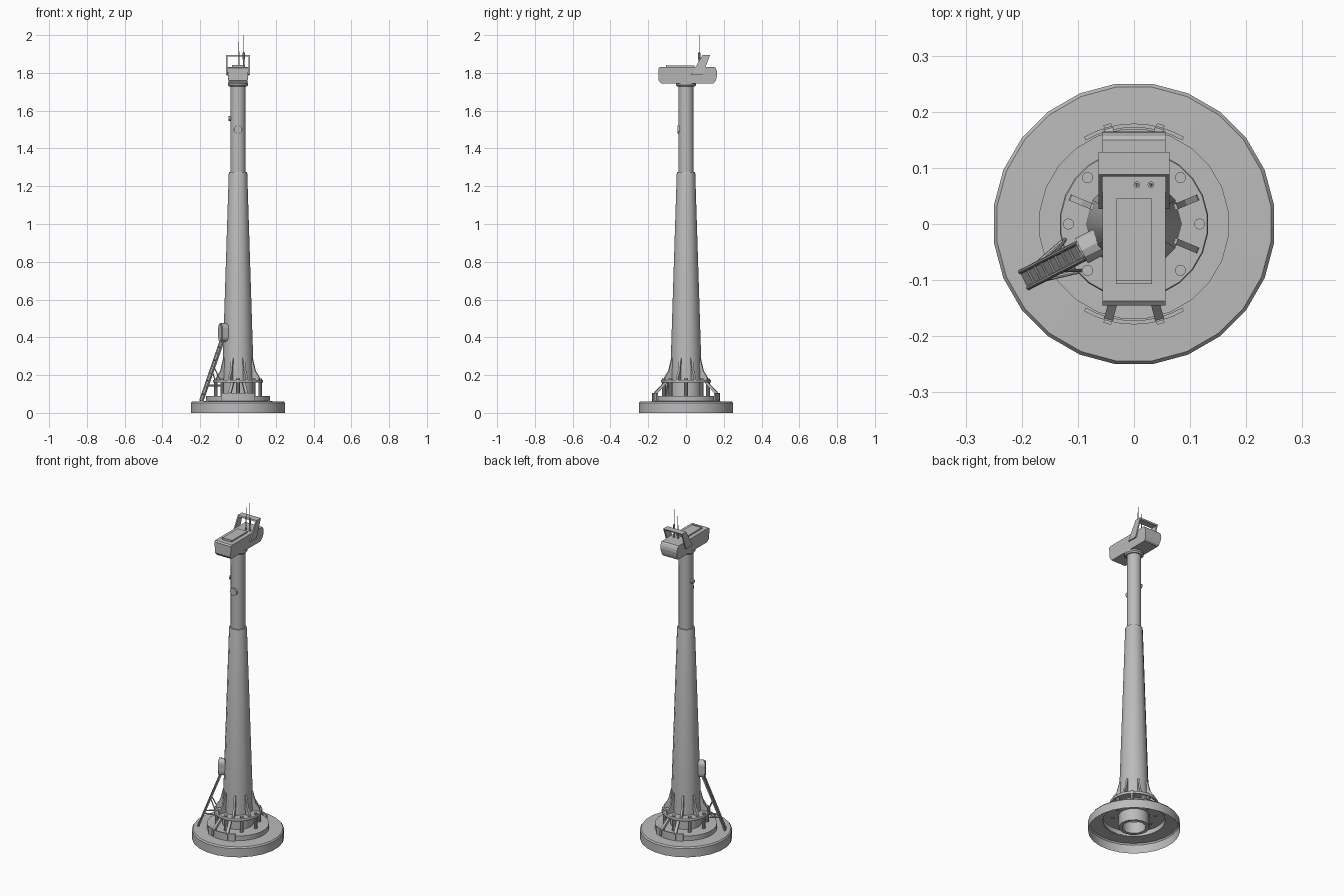
import bpy, bmesh, math
from mathutils import Vector, Matrix

if "Cube" in bpy.data.objects:
    bpy.data.objects.remove(bpy.data.objects["Cube"])

grey = bpy.data.materials.new("plain grey")
grey.diffuse_color = (0.5, 0.5, 0.5, 1)
grey.use_nodes = True
grey.node_tree.nodes["Principled BSDF"].inputs["Base Color"].default_value = grey.diffuse_color


def finish(name, bm, smooth=False):
    bmesh.ops.recalc_face_normals(bm, faces=bm.faces)
    me = bpy.data.meshes.new(name)
    bm.to_mesh(me)
    bm.free()
    ob = bpy.data.objects.new(name, me)
    bpy.context.collection.objects.link(ob)
    me.materials.append(grey)
    if smooth:
        bpy.ops.object.select_all(action='DESELECT')
        ob.select_set(True)
        bpy.context.view_layer.objects.active = ob
        bpy.ops.object.shade_smooth_by_angle(angle=math.radians(35))
    return ob


def lathe(name, profile, n, start=0.0, sweep=360, smooth=True):
    """Revolve (radius, z) points about z; partial sweeps are left open."""
    bm = bmesh.new()
    full = sweep == 360
    rings = []
    for i in range(n if full else n + 1):
        a = math.radians(start + sweep * i / n)
        rings.append([bm.verts.new((r * math.cos(a), r * math.sin(a), z)) for r, z in profile])
    for i in range(n):
        p, q = rings[i], rings[(i + 1) % len(rings)]
        for j in range(len(profile) - 1):
            bm.faces.new((p[j], q[j], q[j + 1], p[j + 1]))
    if not full:
        bm.faces.new(rings[0])
        bm.faces.new(rings[-1])
    bmesh.ops.remove_doubles(bm, verts=bm.verts, dist=1e-5)
    return finish(name, bm, smooth)


def rod(name, a, b, r, n=8, r2=None):
    a, b = Vector(a), Vector(b)
    d = b - a
    bm = bmesh.new()
    m = Matrix.Translation((a + b) / 2) @ d.to_track_quat('Z', 'Y').to_matrix().to_4x4()
    bmesh.ops.create_cone(bm, cap_ends=True, segments=n, radius1=r,
                          radius2=r if r2 is None else r2, depth=d.length, matrix=m)
    return finish(name, bm, True)


def prism(name, pts, half, to_world=Matrix(), bevel=0):
    """Extrude a local XZ outline across local y from -half to half."""
    bm = bmesh.new()
    f = bm.faces.new([bm.verts.new((x, -half, z)) for x, z in pts])
    g = bmesh.ops.extrude_face_region(bm, geom=[f])
    bmesh.ops.translate(bm, verts=[v for v in g['geom'] if isinstance(v, bmesh.types.BMVert)],
                        vec=(0, 2 * half, 0))
    if bevel:
        bmesh.ops.bevel(bm, geom=bm.edges[:], offset=bevel, segments=1, affect='EDGES')
    bm.transform(to_world)
    return finish(name, bm)


def box(name, x0, x1, y0, y1, z0, z1, m=Matrix(), bevel=0):
    return prism(name, [(x0, z0), (x1, z0), (x1, z1), (x0, z1)], (y1 - y0) / 2,
                 m @ Matrix.Translation((0, (y0 + y1) / 2, 0)), bevel)


def turn(deg):
    return Matrix.Rotation(math.radians(deg), 4, 'Z')


# hollow foundation skirt with a raised step
lathe("foundation", [(0.252, 0), (0.252, 0.052), (0.246, 0.06), (0.17, 0.062),
                     (0.17, 0.09), (0.085, 0.09)], 24, 7.5)

# tower, open underneath
lathe("lower_tower", [(0.065, 0.09), (0.065, 0.02), (0.085, 0.02), (0.085, 0.17), (0.08, 0.30),
                      (0.049, 1.268), (0.047, 1.275), (0.038, 1.275)], 12)
lathe("upper_tower", [(0.04, 1.26), (0.04, 1.735)], 12)
lathe("tower_collar", [(0, 1.728), (0.046, 1.728), (0.053, 1.736), (0.053, 1.75), (0, 1.75)], 16)

# bolted ring platform with posts and gussets
lathe("platform_ring", [(0.08, 0.16), (0.131, 0.16), (0.133, 0.163), (0.133, 0.172),
                        (0.131, 0.175), (0.08, 0.175)], 24, 7.5)
for i in range(8):
    p = turn(45 * i) @ Vector((0.117, 0, 0))
    rod("platform_post", (p.x, p.y, 0.085), (p.x, p.y, 0.182), 0.01, 10)
    prism("gusset", [(0.07, 0.17), (0.124, 0.17), (0.122, 0.19), (0.1, 0.222),
                     (0.083, 0.29), (0.07, 0.29)], 0.0055, turn(45 * i + 22.5))

# curved bumpers front and back, with braces up to the ring
for a in (-90, 90):
    lathe("curved_bumper", [(0.172, 0.06), (0.179, 0.06), (0.179, 0.105), (0.172, 0.105),
                            (0.172, 0.06)], 8, a - 30, 60)
    for s in (-1, 1):
        m = turn(a + 15 * s)
        box("bumper_block", 0.174, 0.184, -0.007, 0.007, 0.07, 0.1, m)
        prism("bumper_brace", [(0.176, 0.085), (0.176, 0.105), (0.115, 0.168), (0.1, 0.165)],
              0.008, m)

# rounded door hatch on the side of the tower
DOOR = turn(207)
oval = []
for cz, a0 in ((0.45, 0), (0.40, 180)):
    oval += [(0.025 * math.cos(math.radians(a0 + 30 * k)),
              cz + 0.025 * math.sin(math.radians(a0 + 30 * k))) for k in range(7)]
prism("door_frame", oval, 0.02, DOOR @ Matrix.Translation((0.085, 0, 0)) @ turn(90))
prism("door_panel", [(x * 0.72, 0.425 + (z - 0.425) * 0.86) for x, z in oval], 0.002,
      DOOR @ Matrix.Translation((0.106, 0, 0)) @ turn(90))

# sloping ladder to the door, with struts
prism("ladder_plate", [(0.212, 0.062), (0.22, 0.062), (0.098, 0.378), (0.088, 0.378)],
      0.014, DOOR)
for s in (-0.016, 0.016):
    rod("ladder_rail", DOOR @ Vector((0.219, s, 0.065)), DOOR @ Vector((0.096, s, 0.385)), 0.004)
    rod("ladder_strut", DOOR @ Vector((0.185, s, 0.145)), DOOR @ Vector((0.12, s * 2, 0.145)), 0.004)
    rod("ladder_brace", DOOR @ Vector((0.15, s, 0.24)), DOOR @ Vector((0.12, s * 2, 0.17)), 0.003)
for k in range(1, 9):
    t = k / 9
    p = 0.219 - 0.123 * t
    z = 0.065 + 0.32 * t
    rod("ladder_rung", DOOR @ Vector((p, -0.016, z)), DOOR @ Vector((p, 0.016, z)), 0.003, 6)

# lamps on the upper tower
rod("front_lamp", (0, -0.03, 1.5), (0, -0.046, 1.5), 0.022, 12)
rod("side_lamp", (-0.03, 0, 1.558), (-0.051, 0, 1.558), 0.013, 10)

# nacelle: side outline with a rounded tail, narrowed towards the bottom
side = [(-0.145, 1.76), (-0.133, 1.745), (0.145, 1.745), (0.154, 1.752), (0.161, 1.77),
        (0.165, 1.795), (0.163, 1.812), (0.157, 1.826), (0.15, 1.832), (-0.137, 1.832), (-0.145, 1.825)]
nac = prism("nacelle", side, 0.056, turn(90))
for v in nac.data.vertices:
    if v.co.z < 1.79:
        v.co.x *= 1 - 0.14 * (1.79 - v.co.z) / 0.045
box("roof_hatch", -0.032, 0.032, -0.105, 0.045, 1.825, 1.84)
box("hatch_lip", -0.032, 0.032, -0.107, -0.101, 1.825, 1.843)

# leaning roll bar: two legs and a crossbar
for s in (-1, 1):
    prism("roll_bar_leg", [(0.027, 1.79), (0.088, 1.79), (0.128, 1.896), (0.088, 1.896)],
          0.0035, Matrix.Translation((s * 0.0595, 0, 0)) @ turn(90))
prism("roll_bar_top", [(0.085, 1.888), (0.125, 1.888), (0.128, 1.896), (0.088, 1.896)], 0.063, turn(90))

# antennas
for x, top in ((0.005, 1.965), (0.03, 2.0)):
    rod("antenna_foot", (x, 0.07, 1.83), (x, 0.07, 1.842), 0.006)
    rod("antenna_stem", (x, 0.07, 1.84), (x, 0.07, 1.91), 0.0035)
    rod("antenna_whip", (x, 0.07, 1.9), (x, 0.07, top), 0.002, 6, 0.0013)
rod("antenna_coil", (0.03, 0.07, 1.872), (0.03, 0.07, 1.905), 0.006)
